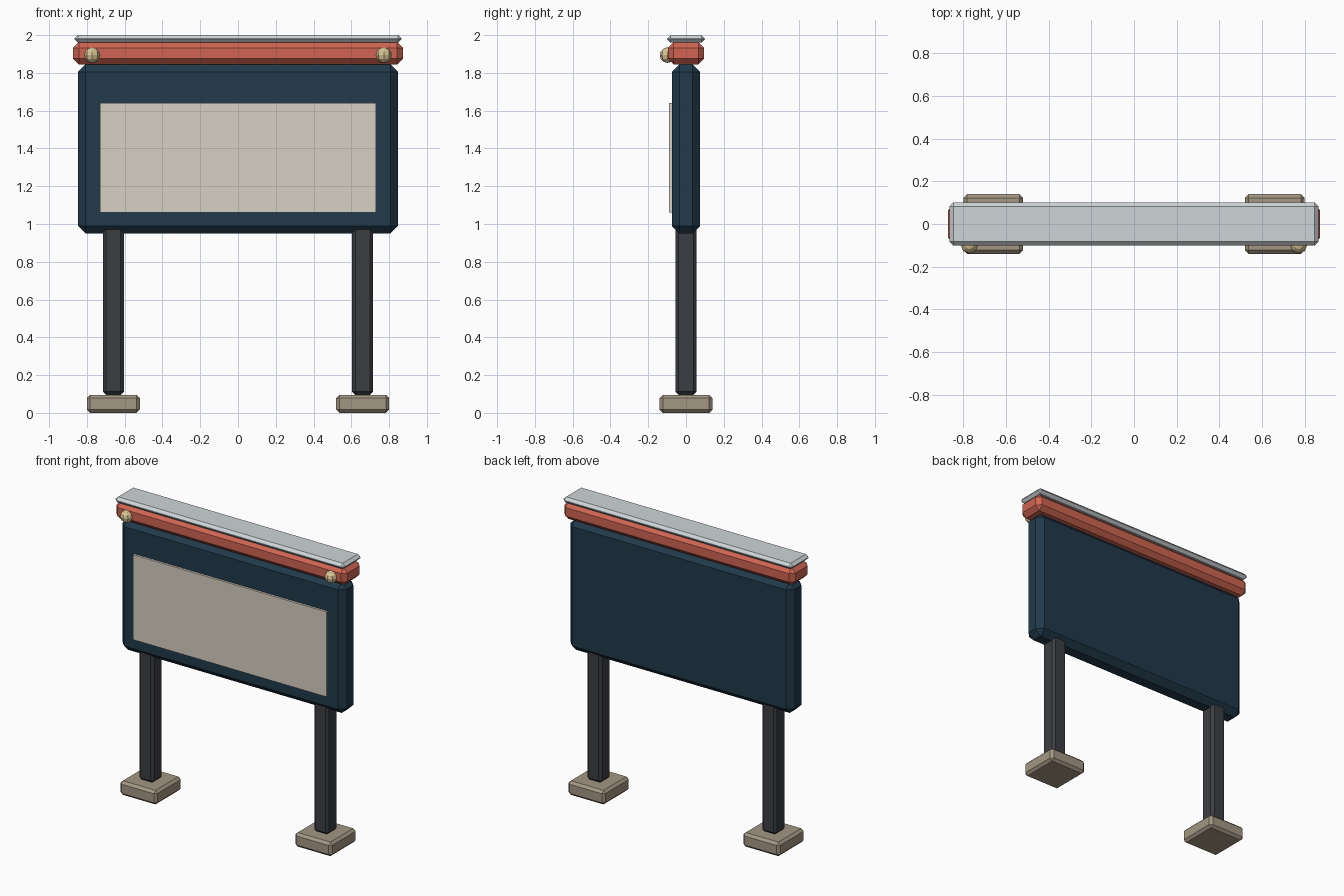
import bpy

if "Cube" in bpy.data.objects:
    bpy.data.objects.remove(bpy.data.objects["Cube"])


def material(name, rgb):
    mat = bpy.data.materials.new(name)
    mat.diffuse_color = (*rgb, 1)
    mat.use_nodes = True
    mat.node_tree.nodes["Principled BSDF"].inputs["Base Color"].default_value = mat.diffuse_color
    return mat


NAVY = material("navy_paint", (0.015, 0.042, 0.07))
RED = material("red_paint", (0.63, 0.13, 0.085))
CREAM = material("cream_panel", (0.68, 0.63, 0.55))
DARK = material("dark_metal", (0.045, 0.048, 0.055))
STONE = material("stone", (0.37, 0.31, 0.23))
PALE = material("pale_metal", (0.62, 0.66, 0.69))
BRASS = material("brass", (0.68, 0.56, 0.30))


def box(name, x, y, z, mat, chamfer=0.0):
    """Chamfered box from (min, max) ranges on each axis."""
    bpy.ops.mesh.primitive_cube_add(size=1, location=[(a + b) / 2 for a, b in (x, y, z)])
    ob = bpy.context.object
    ob.name = name
    ob.scale = [b - a for a, b in (x, y, z)]
    bpy.ops.object.transform_apply(location=False, rotation=False, scale=True)
    ob.data.materials.append(mat)
    if chamfer:
        mod = ob.modifiers.new("chamfer", 'BEVEL')
        mod.width = chamfer
        mod.segments = 1
    return ob


# Sign board and its front panel
box("board", (-0.847, 0.847), (-0.075, 0.075), (0.95, 1.845), NAVY, 0.04)
box("front_panel", (-0.73, 0.73), (-0.09, -0.07), (1.06, 1.64), CREAM)

# Header rail and roof cap
box("header_rail", (-0.873, 0.873), (-0.095, 0.095), (1.845, 1.963), RED, 0.03)
box("roof_cap", (-0.866, 0.866), (-0.10, 0.10), (1.96, 2.0), PALE, 0.018)

# Posts, feet and lamps on each side
for side, s in (("left", -1), ("right", 1)):
    cx = 0.66 * s
    box(side + "_post", (cx - 0.056, cx + 0.056), (-0.056, 0.056), (0.095, 1.02), DARK, 0.017)
    box(side + "_foot", (cx - 0.14, cx + 0.14), (-0.14, 0.14), (0.0, 0.096), STONE, 0.017)
    bpy.ops.mesh.primitive_uv_sphere_add(segments=8, ring_count=6, radius=0.041,
                                         location=(0.772 * s, -0.098, 1.894))
    lamp = bpy.context.object
    lamp.name = side + "_lamp"
    lamp.data.materials.append(BRASS)
